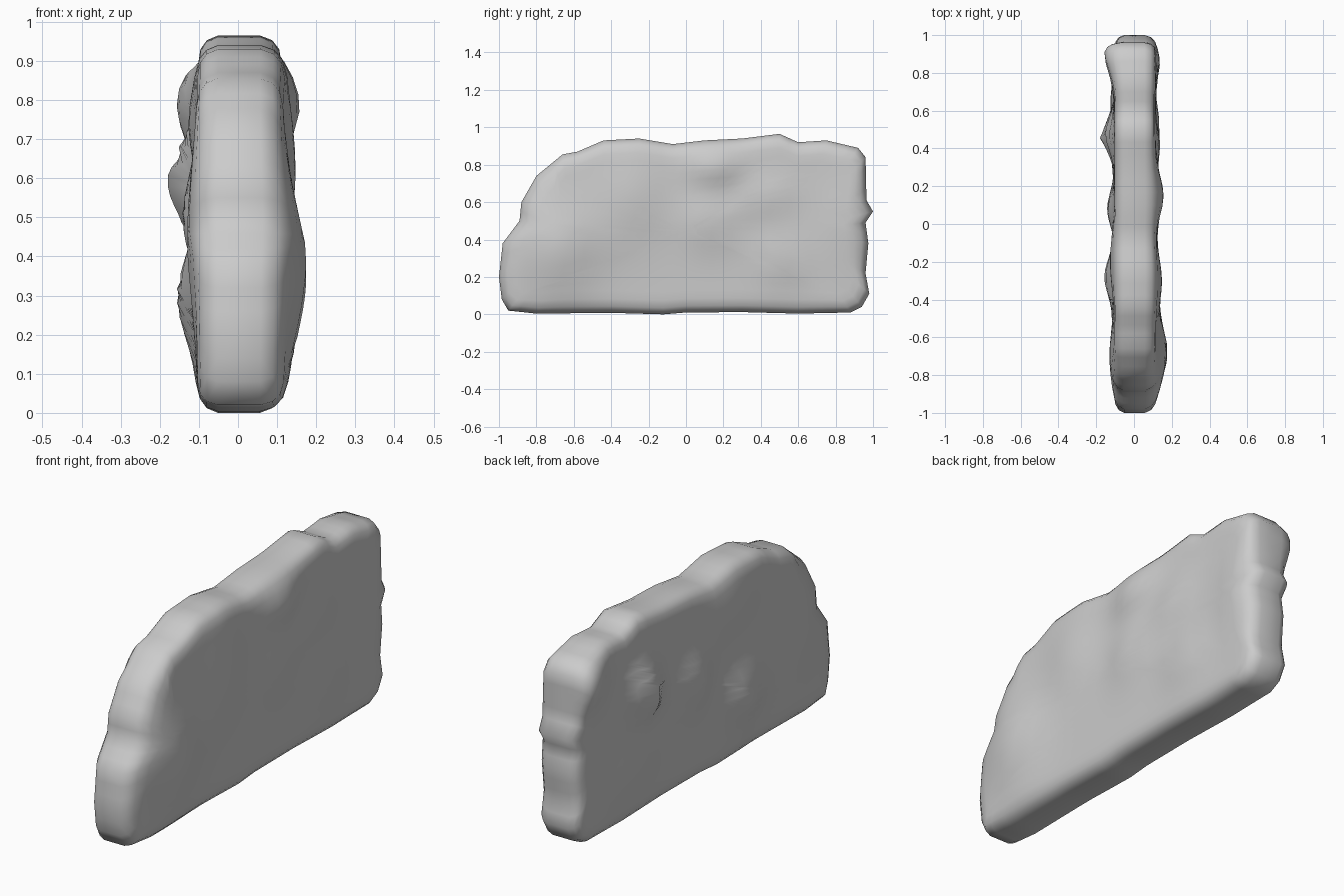
import bpy, bmesh
from math import exp
from mathutils import Vector

if "Cube" in bpy.data.objects:
    bpy.data.objects.remove(bpy.data.objects["Cube"])

# Side silhouette (y, z), anticlockwise from the bottom front corner
OUTLINE = [(-.95, .02), (-.8, .004), (-.4, .008), (-.12, .0), (.0, .01), (.3, .012),
           (.6, .004), (.88, .01), (.94, .04), (.98, .11), (.96, .22), (.975, .38),
           (.96, .49), (1, .55), (.965, .61), (.96, .84), (.92, .89), (.75, .93),
           (.6, .92), (.5, .965), (.3, .94), (.1, .93), (-.07, .91), (-.25, .94),
           (-.44, .93), (-.58, .87), (-.66, .855), (-.8, .74), (-.88, .6),
           (-.89, .5), (-.98, .38), (-1, .2), (-.985, .08)]

# Stone bulges: y, z, height, y radius, z radius
RIGHT = [(-.68, .36, .065, .2, .24), (-.3, .62, .035, .18, .25), (.15, .79, .045, .14, .1),
         (.12, .5, .03, .16, .16), (.5, .3, .025, .14, .15), (.42, .62, .025, .12, .12),
         (.85, .5, .025, .1, .25)]
LEFT = [(.47, .59, .08, .1, .13), (.9, .79, .055, .13, .13), (.08, .5, .04, .12, .14),
        (-.28, .3, .055, .14, .15), (-.7, .45, .028, .2, .25), (.6, .25, .025, .2, .12),
        (-.2, .74, .025, .2, .12)]


def bulge(y, z, bumps):
    return sum(h * exp(-((y - a) / ry) ** 2 - ((z - b) / rz) ** 2)
               for a, b, h, ry, rz in bumps)


def resample(points, step):
    out = []
    for i, a in enumerate(points):
        a, b = Vector(a), Vector(points[(i + 1) % len(points)])
        n = max(1, round((b - a).length / step))
        out += [a.lerp(b, k / n) for k in range(n)]
    return out


outline = resample(OUTLINE, .06)
centre = Vector((0, .45))
# Rings from the rim to the face centre: inset, share of thickness, scale
RINGS = [(0, .5, 1), (.012, .78, 1), (.035, .94, 1), (.075, 1, 1)]
RINGS += [(.12, 1, s) for s in (1, .88, .76, .64, .52, .4, .28, .16, .07)]

bm = bmesh.new()


def ring(inset, share, scale, side):
    verts = []
    for p in outline:
        spine = Vector((max(-.6, min(.6, p.x)), .45))
        soft = 1.5 if p.x < -.75 and p.y > .05 else 1
        q = p + (spine - p).normalized() * inset * soft
        q = centre + (q - centre) * scale
        x = .112 + bulge(q.x, q.y, RIGHT) if side > 0 else -.102 - bulge(q.x, q.y, LEFT)
        verts.append(bm.verts.new((x * share, q.x, q.y)))
    return verts


def bridge(a, b):
    for i in range(len(a)):
        j = (i + 1) % len(a)
        bm.faces.new((a[i], a[j], b[j], b[i]))


# Both broad faces share the rim ring
rim = ring(0, 0, 1, 1)
for side in (1, -1):
    last = rim
    for r in RINGS:
        new = ring(*r, side)
        bridge(last, new)
        last = new
    bm.faces.new(last)
bmesh.ops.recalc_face_normals(bm, faces=bm.faces)

mesh = bpy.data.meshes.new("stone_wall")
bm.to_mesh(mesh)
bm.free()
wall = bpy.data.objects.new("stone_wall", mesh)
bpy.context.collection.objects.link(wall)
mesh.polygons.foreach_set("use_smooth", [True] * len(mesh.polygons))
